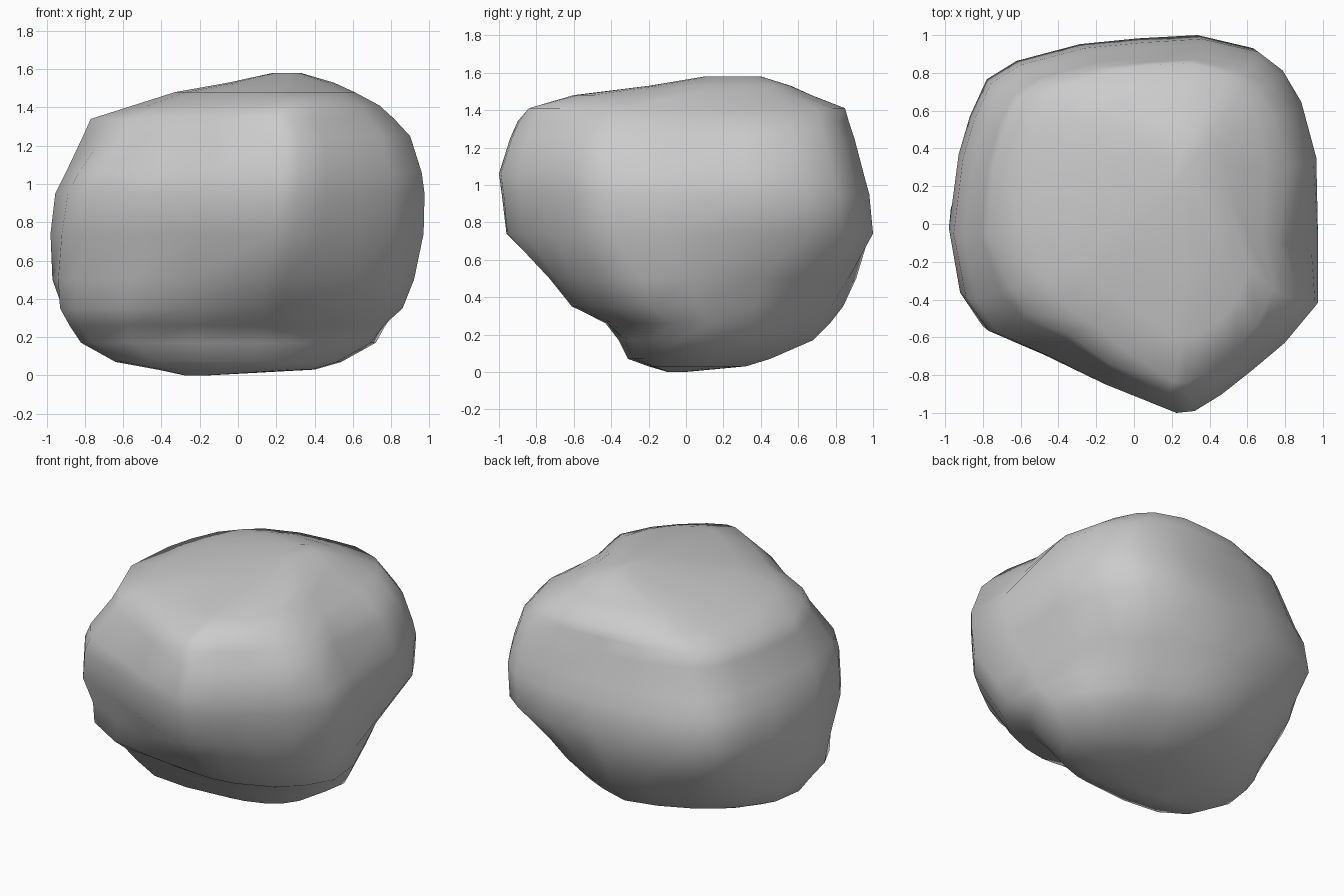
import bpy, bmesh, math

if "Cube" in bpy.data.objects:
    bpy.data.objects.remove(bpy.data.objects["Cube"])

# Plan outline of the boulder at its widest (seen from above), roughly unit sized
PLAN = [(.2, -1), (.3, -.99), (.45, -.9), (.63, -.76), (.8, -.62), (.97, -.42),
        (.97, -.1), (.96, .36), (.88, .66), (.78, .83), (.65, .93), (.35, 1),
        (.03, .98), (-.28, .95), (-.62, .86), (-.78, .76), (-.87, .56), (-.93, .35),
        (-.98, -.05), (-.92, -.4), (-.8, -.58), (-.5, -.71), (-.2, -.85)]

# Horizontal slices: z, left, right, front, back, weight of the plan outline
SLICES = [
    (0.00, -.28, -.15, -.10, .00, 0),
    (0.03, -.42, .40, -.20, .32, 0),
    (0.07, -.64, .54, -.31, .45, 0),
    (0.17, -.82, .72, -.36, .68, 0),
    (0.26, -.88, .77, -.43, .77, .1),
    (0.35, -.93, .86, -.61, .84, .4),
    (0.50, -.97, .92, -.73, .91, .7),
    (0.74, -.98, .97, -.96, 1.0, 1),
    (0.95, -.955, .975, -.985, .98, 1),
    (1.06, -.90, .96, -1.0, .95, 1),
    (1.25, -.81, .90, -.94, .90, 1),
    (1.34, -.77, .82, -.90, .87, .9),
    (1.41, -.55, .74, -.84, .85, .8),
    (1.48, -.33, .61, -.60, .67, .5),
    (1.53, -.05, .50, -.20, .56, .3),
    (1.58, .18, .33, .10, .40, .2),
]

# Swelling (+) or trimming (-) of each diagonal corner by height
CORNERS = {
    (-1, -1): [(0, .15), (.3, .14), (.5, .04), (.74, 0), (1.1, -.02), (1.3, -.13), (1.6, -.1)],
    (1, -1): [(0, 0), (.2, .02), (.4, .14), (.55, .12), (.8, 0), (1.35, 0), (1.45, .15), (1.6, .2)],
    (-1, 1): [(0, -.22), (.2, -.18), (.5, -.08), (.75, 0), (1.6, 0)],
    (1, 1): [(0, -.2), (.3, -.16), (.5, -.1), (.75, 0), (1.6, 0)],
}


def lookup(table, z):
    for (z0, v0), (z1, v1) in zip(table, table[1:]):
        if z <= z1:
            return v0 + (v1 - v0) * (z - z0) / (z1 - z0)
    return table[-1][1]


def rounded(x, y, n=2.5):
    """Superellipse point in the direction of (x, y)."""
    a = math.atan2(y, x)
    c, s = math.cos(a), math.sin(a)
    r = (abs(c) ** n + abs(s) ** n) ** (-1 / n)
    return r * c, r * s


def fit(values, lo, hi):
    a, b = min(values), max(values)
    return [lo + (v - a) / (b - a) * (hi - lo) for v in values]


def section(z, left, right, front, back, w):
    """One slice, blending a rounded section with the plan outline."""
    pts = []
    for x, y in PLAN:
        rx, ry = rounded(x, y)
        px, py = rx + (x - rx) * w, ry + (y - ry) * w
        quad = (1 if px > 0 else -1, 1 if py > 0 else -1)
        k = 1 + lookup(CORNERS[quad], z) * abs(math.sin(2 * math.atan2(py, px)))
        pts.append((px * k, py * k))
    xs = fit([p[0] for p in pts], left, right)
    ys = fit([p[1] for p in pts], front, back)
    # shallow hollow on the upper right side
    xs[6] -= .09 * max(0, 1 - abs(z - 1.25) / .25)
    return [(x, y, z) for x, y in zip(xs, ys)]


# Boulder body: loft through the slices
bm = bmesh.new()
rings = [[bm.verts.new(p) for p in section(*s)] for s in SLICES]
count = len(PLAN)
for low, high in zip(rings, rings[1:]):
    for i in range(count):
        j = (i + 1) % count
        bm.faces.new((low[i], low[j], high[j], high[i]))
bm.faces.new(rings[0][::-1])
bm.faces.new(rings[-1])
bmesh.ops.recalc_face_normals(bm, faces=bm.faces[:])
for f in bm.faces:
    f.smooth = True

mesh = bpy.data.meshes.new("boulder")
bm.to_mesh(mesh)
bm.free()
boulder = bpy.data.objects.new("boulder", mesh)
bpy.context.collection.objects.link(boulder)
